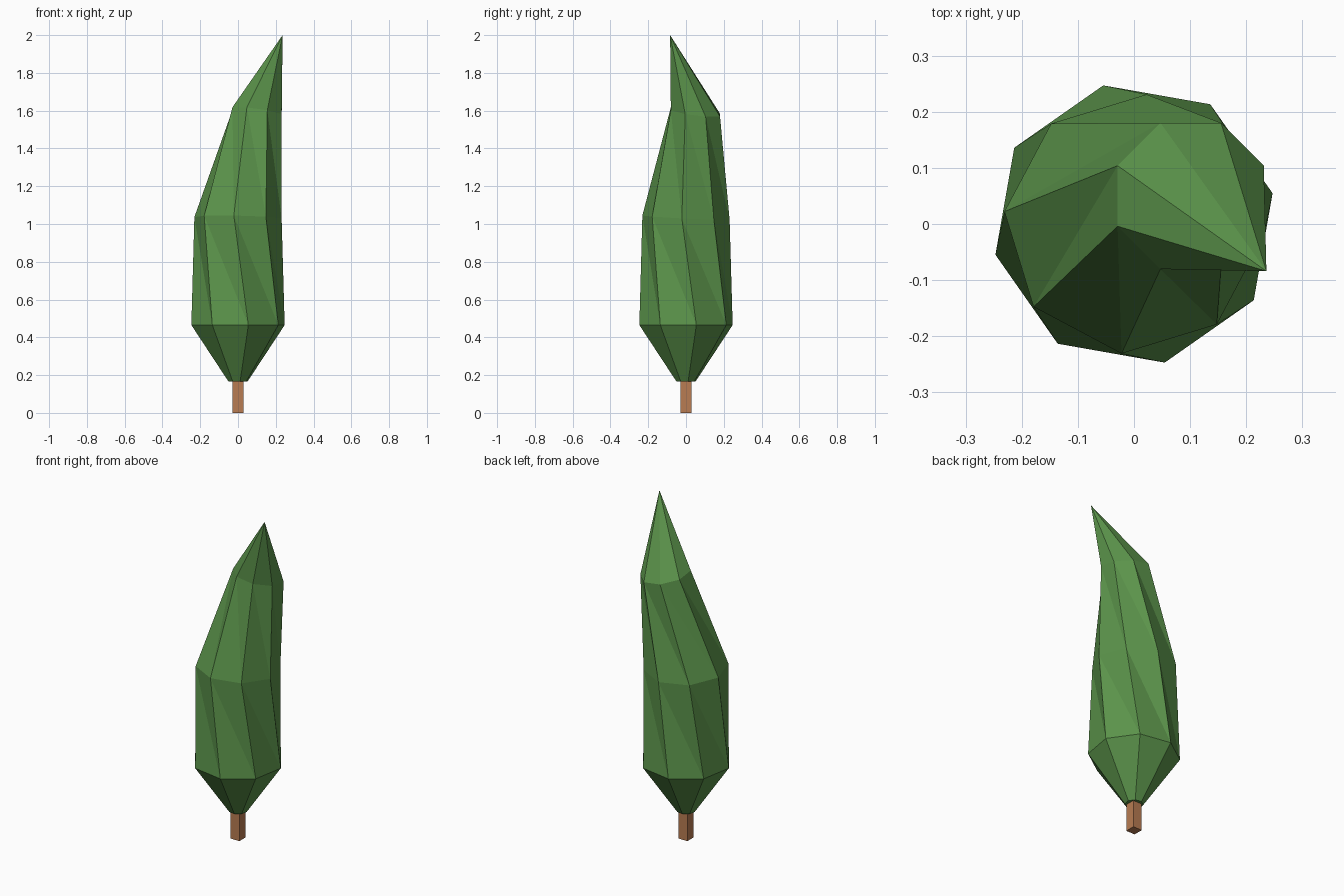
import bpy, bmesh, math

if "Cube" in bpy.data.objects:
    bpy.data.objects.remove(bpy.data.objects["Cube"])


def material(name, rgb):
    m = bpy.data.materials.new(name)
    m.diffuse_color = (*rgb, 1)
    m.use_nodes = True
    m.node_tree.nodes["Principled BSDF"].inputs["Base Color"].default_value = m.diffuse_color
    return m


def make_object(name, bm, mat):
    bmesh.ops.recalc_face_normals(bm, faces=bm.faces[:])
    mesh = bpy.data.meshes.new(name)
    bm.to_mesh(mesh)
    bm.free()
    mesh.materials.append(mat)
    obj = bpy.data.objects.new(name, mesh)
    bpy.context.collection.objects.link(obj)


leaf_green = material("leaf green", (0.105, 0.295, 0.07))
bark_brown = material("bark brown", (0.48, 0.20, 0.085))

# Trunk: square post
bm = bmesh.new()
bmesh.ops.create_cube(bm, size=1)
for v in bm.verts:
    v.co.x *= 0.06
    v.co.y *= 0.06
    v.co.z = (v.co.z + 0.5) * 0.17
make_object("trunk", bm, bark_brown)

# Foliage: twisted, leaning octagonal rings closed by a pointed tip
# centre x, y, z, radius, start angle, tilt along x, tilt along y
SIDES = 8
rings = [
    (0, 0, 0.165, 0.051, 12.5, 0, 0),
    (0, 0, 0.465, 0.253, 12.5, 0, 0),
    (0, 0, 1.033, 0.232, -5.5, -0.02, -0.05),
    (0.101, 0.05, 1.593, 0.141, -22.5, -0.14, -0.13),
]
bm = bmesh.new()
loops = []
for cx, cy, cz, r, start, tx, ty in rings:
    loop = []
    for i in range(SIDES):
        a = math.radians(start + i * 360 / SIDES)
        dx, dy = r * math.cos(a), r * math.sin(a)
        loop.append(bm.verts.new((cx + dx, cy + dy, cz + tx * dx + ty * dy)))
    loops.append(loop)
tip = bm.verts.new((0.236, -0.084, 2.0))

bm.faces.new(loops[0][::-1])
for low, high in zip(loops, loops[1:]):
    for i in range(SIDES):
        j = (i + 1) % SIDES
        bm.faces.new((low[i], low[j], high[i]))
        bm.faces.new((low[j], high[j], high[i]))
for i in range(SIDES):
    bm.faces.new((loops[-1][i], loops[-1][(i + 1) % SIDES], tip))
make_object("foliage", bm, leaf_green)
